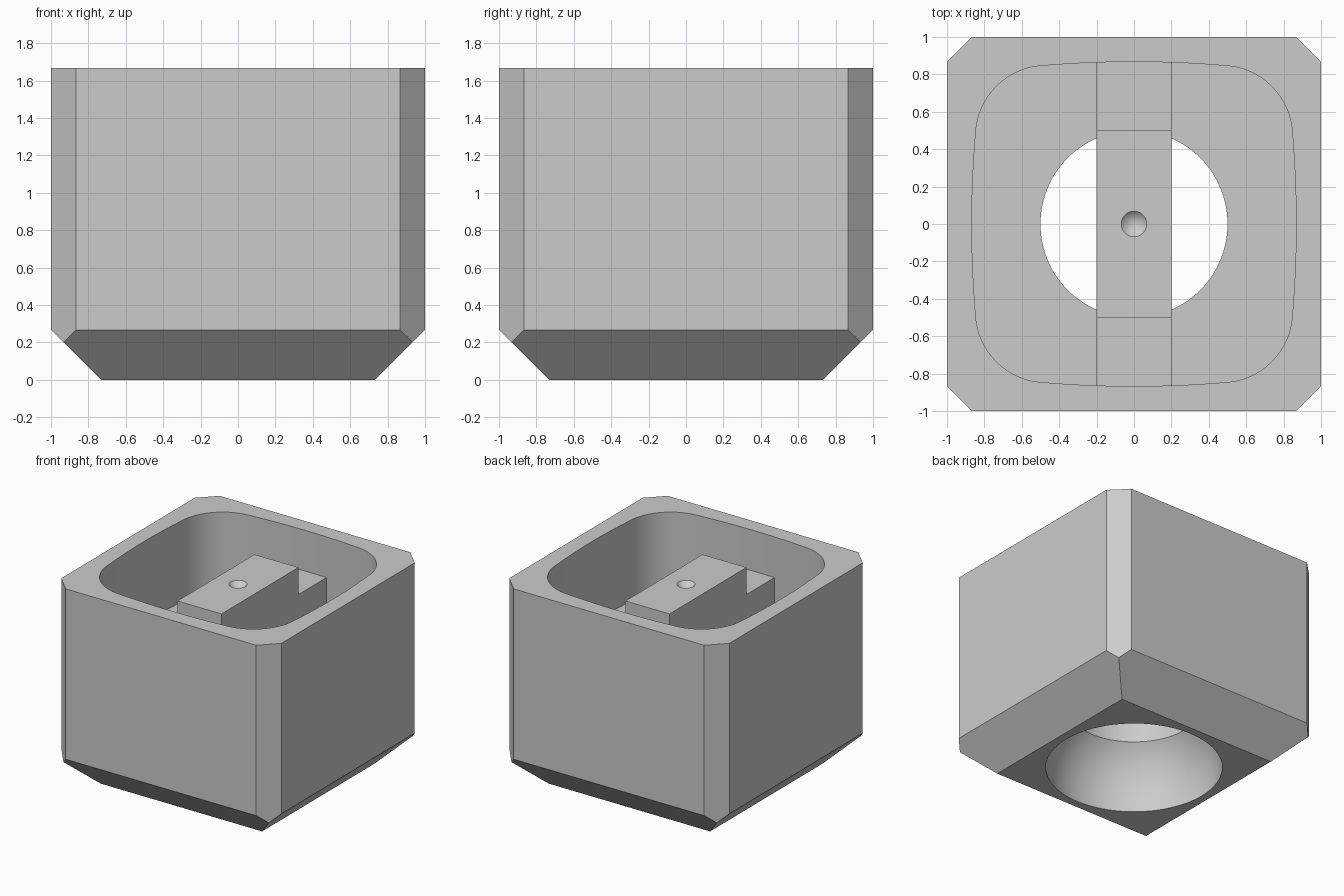
import bpy, bmesh, math
from mathutils import Vector

cube = bpy.data.objects.get("Cube")
if cube:
    bpy.data.objects.remove(cube, do_unlink=True)

HEIGHT = 1.667
FLOOR = 1.0
BAR_TOP = 1.555

grey = bpy.data.materials.new("plain_grey")
grey.use_nodes = True
colour = (0.6, 0.6, 0.6, 1)
grey.diffuse_color = colour
grey.node_tree.nodes["Principled BSDF"].inputs["Base Color"].default_value = colour


def make_object(name, bm):
    bmesh.ops.recalc_face_normals(bm, faces=bm.faces)
    mesh = bpy.data.meshes.new(name)
    bm.to_mesh(mesh)
    bm.free()
    mesh.materials.append(grey)
    obj = bpy.data.objects.new(name, mesh)
    bpy.context.collection.objects.link(obj)
    return obj


def prism(name, outline, low, high, axis="z"):
    """Extrude a closed outline along z, or a (y, z) outline along x."""
    bm = bmesh.new()
    place = (lambda a, b: (a, b, low)) if axis == "z" else (lambda a, b: (low, a, b))
    face = bm.faces.new([bm.verts.new(place(a, b)) for a, b in outline])
    step = Vector((0, 0, high - low)) if axis == "z" else Vector((high - low, 0, 0))
    new = bmesh.ops.extrude_face_region(bm, geom=[face])["geom"]
    bmesh.ops.translate(bm, vec=step, verts=[v for v in new if isinstance(v, bmesh.types.BMVert)])
    return make_object(name, bm)


def circle(radius, count=96):
    turns = [2 * math.pi * i / count for i in range(count)]
    return [(radius * math.cos(t), radius * math.sin(t)) for t in turns]


def cut(obj, cutter):
    mod = obj.modifiers.new("cut", "BOOLEAN")
    mod.operation = "DIFFERENCE"
    mod.solver = "EXACT"
    mod.object = cutter
    bpy.ops.object.select_all(action="DESELECT")
    bpy.context.view_layer.objects.active = obj
    obj.select_set(True)
    bpy.ops.object.modifier_apply(modifier=mod.name)
    bpy.data.objects.remove(cutter, do_unlink=True)


def smooth(obj):
    bpy.ops.object.select_all(action="DESELECT")
    bpy.context.view_layer.objects.active = obj
    obj.select_set(True)
    bpy.ops.object.shade_smooth_by_angle(angle=math.radians(30))


# Outer block: a box with its upright and bottom edges sliced off at 45 degrees
bm = bmesh.new()
bmesh.ops.create_cube(bm, size=2)
for v in bm.verts:
    v.co.z = HEIGHT if v.co.z > 0 else 0
slices = [((0.933 * sx, 0.933 * sy, 1), (sx, sy, 0)) for sx in (-1, 1) for sy in (-1, 1)]
slices += [((0.733 * x, 0.733 * y, 0), (x, y, -1)) for x, y in ((1, 0), (-1, 0), (0, 1), (0, -1))]
for point, normal in slices:
    geom = bm.verts[:] + bm.edges[:] + bm.faces[:]
    bmesh.ops.bisect_plane(bm, geom=geom, plane_co=point, plane_no=normal, clear_outer=True)
    bmesh.ops.edgeloop_fill(bm, edges=[e for e in bm.edges if e.is_boundary])
body = make_object("housing", bm)

# Upper pocket: rounded square with gently bowed sides
bow = math.radians(5)
side_radius = 0.5 / math.sin(bow)
corner_radius, corner_centre = 0.38, 0.467
outline = []
for quarter in range(4):
    turn = quarter * math.pi / 2
    points = []
    for i in range(12):
        a = -bow + 2 * bow * i / 12
        points.append((0.867 - side_radius * (1 - math.cos(a)), side_radius * math.sin(a)))
    for i in range(20):
        a = bow + (math.pi / 2 - 2 * bow) * i / 20
        points.append((corner_centre + corner_radius * math.cos(a),
                       corner_centre + corner_radius * math.sin(a)))
    c, s = math.cos(turn), math.sin(turn)
    outline += [(x * c - y * s, x * s + y * c) for x, y in points]
cut(body, prism("pocket_cutter", outline, FLOOR, HEIGHT + 0.2))

# Round opening through the floor, and the ball socket underneath
cut(body, prism("opening_cutter", circle(0.5), 0.3, FLOOR + 0.2))
bm = bmesh.new()
bmesh.ops.create_uvsphere(bm, u_segments=96, v_segments=48, radius=0.67)
bmesh.ops.translate(bm, vec=(0, 0, 0.067), verts=bm.verts)
cut(body, make_object("socket_cutter", bm))
smooth(body)

# Stepped cross bar spanning the pocket
half = [(0.866, FLOOR), (0.866, 1.333), (0.5, 1.333), (0.5, BAR_TOP)]
profile = half + [(-y, z) for y, z in reversed(half)]
bar = prism("cross_bar", profile, -0.2, 0.2, axis="x")

# Conical dimple in the middle of the bar
bm = bmesh.new()
bmesh.ops.create_cone(bm, cap_ends=True, segments=48, radius1=0, radius2=0.136, depth=0.136)
bmesh.ops.remove_doubles(bm, verts=bm.verts, dist=0.0001)
bmesh.ops.translate(bm, vec=(0, 0, BAR_TOP), verts=bm.verts)
cut(bar, make_object("dimple_cutter", bm))
smooth(bar)
